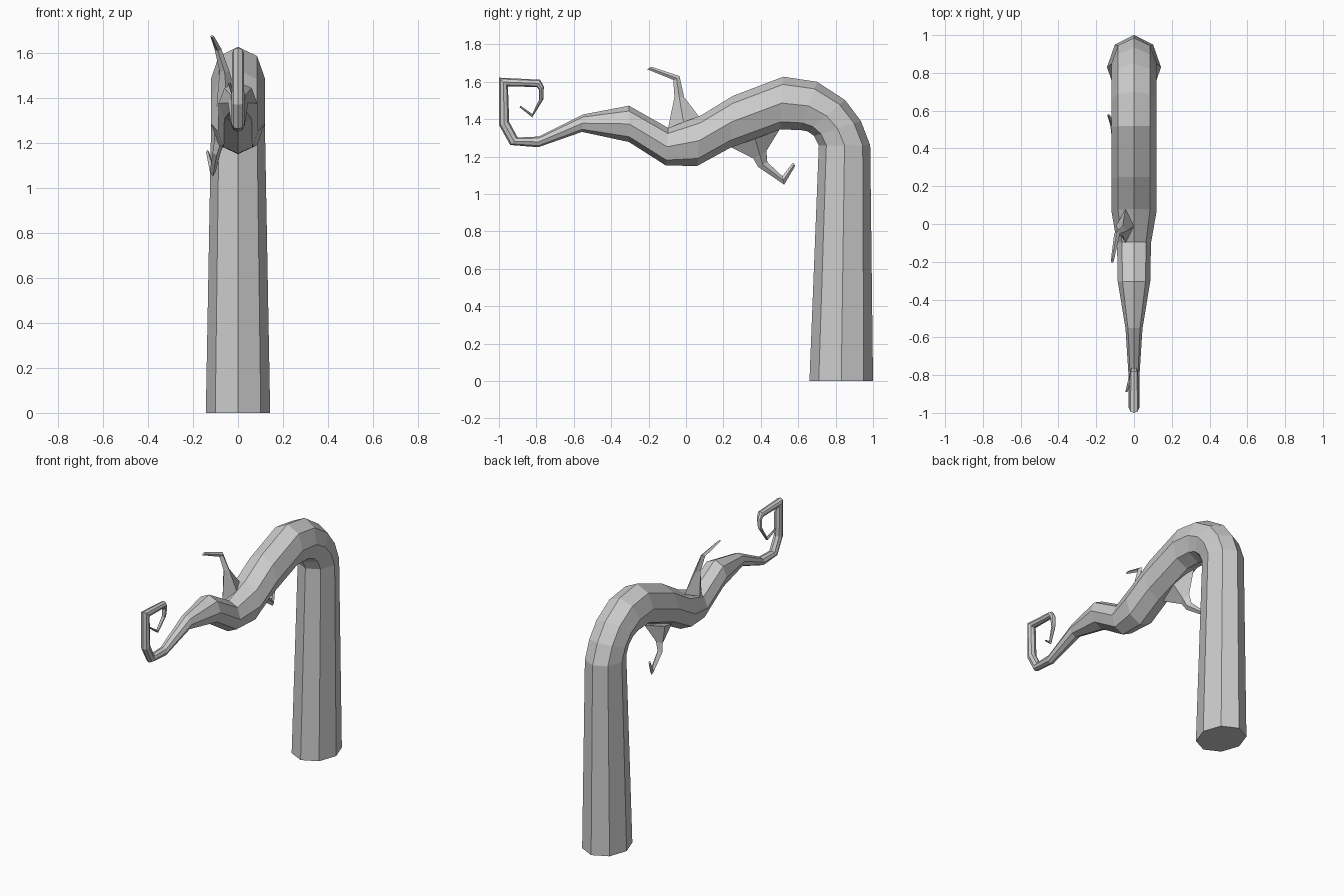
import bpy, bmesh, math
from mathutils import Vector


def loft(name, sections, sides):
    """Tube through rings; each is outer y,z, inner y,z, centre x, half width."""
    bm = bmesh.new()
    rings = []
    for oy, oz, iy, iz, cx, w in sections:
        a, b = Vector((cx, oy, oz)), Vector((cx, iy, iz))
        c, h = (a + b) / 2, (a - b) / 2
        ring = []
        for k in range(sides):
            t = 2 * math.pi * k / sides
            ring.append(bm.verts.new(c + h * math.cos(t) + Vector((w * math.sin(t), 0, 0))))
        rings.append(ring)
    for r, s in zip(rings, rings[1:]):
        for k in range(sides):
            j = (k + 1) % sides
            bm.faces.new((r[k], r[j], s[j], s[k]))
    bm.faces.new(rings[0])
    bm.faces.new(rings[-1])
    bmesh.ops.recalc_face_normals(bm, faces=bm.faces)
    me = bpy.data.meshes.new(name)
    bm.to_mesh(me)
    bm.free()
    ob = bpy.data.objects.new(name, me)
    bpy.context.collection.objects.link(ob)
    return ob


# Upright trunk that bends over and thins out towards the front
loft("trunk", [
    (1.00, 0.00, 0.66, 0.00, 0, 0.143),
    (0.985, 1.26, 0.71, 1.26, 0, 0.12),
    (0.935, 1.39, 0.685, 1.31, 0, 0.12),
    (0.85, 1.503, 0.65, 1.335, 0, 0.12),
    (0.70, 1.60, 0.61, 1.342, 0, 0.12),
    (0.52, 1.627, 0.505, 1.345, 0, 0.12),
    (0.25, 1.524, 0.235, 1.246, 0, 0.12),
    (0.08, 1.42, 0.06, 1.15, 0, 0.12),
    (-0.095, 1.353, -0.107, 1.152, 0, 0.09),
    (-0.305, 1.472, -0.305, 1.278, 0, 0.086),
    (-0.55, 1.425, -0.556, 1.332, 0, 0.045),
    (-0.786, 1.307, -0.79, 1.25, 0, 0.03),
    # curled tip
    (-0.90, 1.302, -0.94, 1.262, 0, 0.028),
    (-0.945, 1.385, -1.00, 1.37, 0, 0.028),
    (-0.952, 1.575, -1.00, 1.622, 0, 0.027),
    (-0.797, 1.572, -0.78, 1.611, 0, 0.022),
    (-0.785, 1.555, -0.76, 1.575, 0, 0.018),
    (-0.785, 1.505, -0.763, 1.505, -0.005, 0.014),
    (-0.822, 1.428, -0.822, 1.41, -0.02, 0.010),
    (-0.885, 1.472, -0.89, 1.464, -0.04, 0.006),
], 8)

# Twig rising from the ridge
loft("upper_twig", [
    (0.08, 1.40, -0.10, 1.33, -0.045, 0.05),
    (-0.01, 1.518, -0.062, 1.518, -0.06, 0.022),
    (-0.035, 1.63, -0.068, 1.61, -0.09, 0.015),
    (-0.185, 1.68, -0.208, 1.667, -0.115, 0.008),
], 4)

# Hooked twig hanging underneath
loft("lower_twig", [
    (0.51, 1.36, 0.22, 1.26, -0.05, 0.05),
    (0.43, 1.23, 0.36, 1.19, -0.08, 0.025),
    (0.435, 1.17, 0.385, 1.145, -0.095, 0.018),
    (0.515, 1.095, 0.525, 1.05, -0.112, 0.013),
    (0.572, 1.168, 0.584, 1.15, -0.135, 0.007),
], 4)
